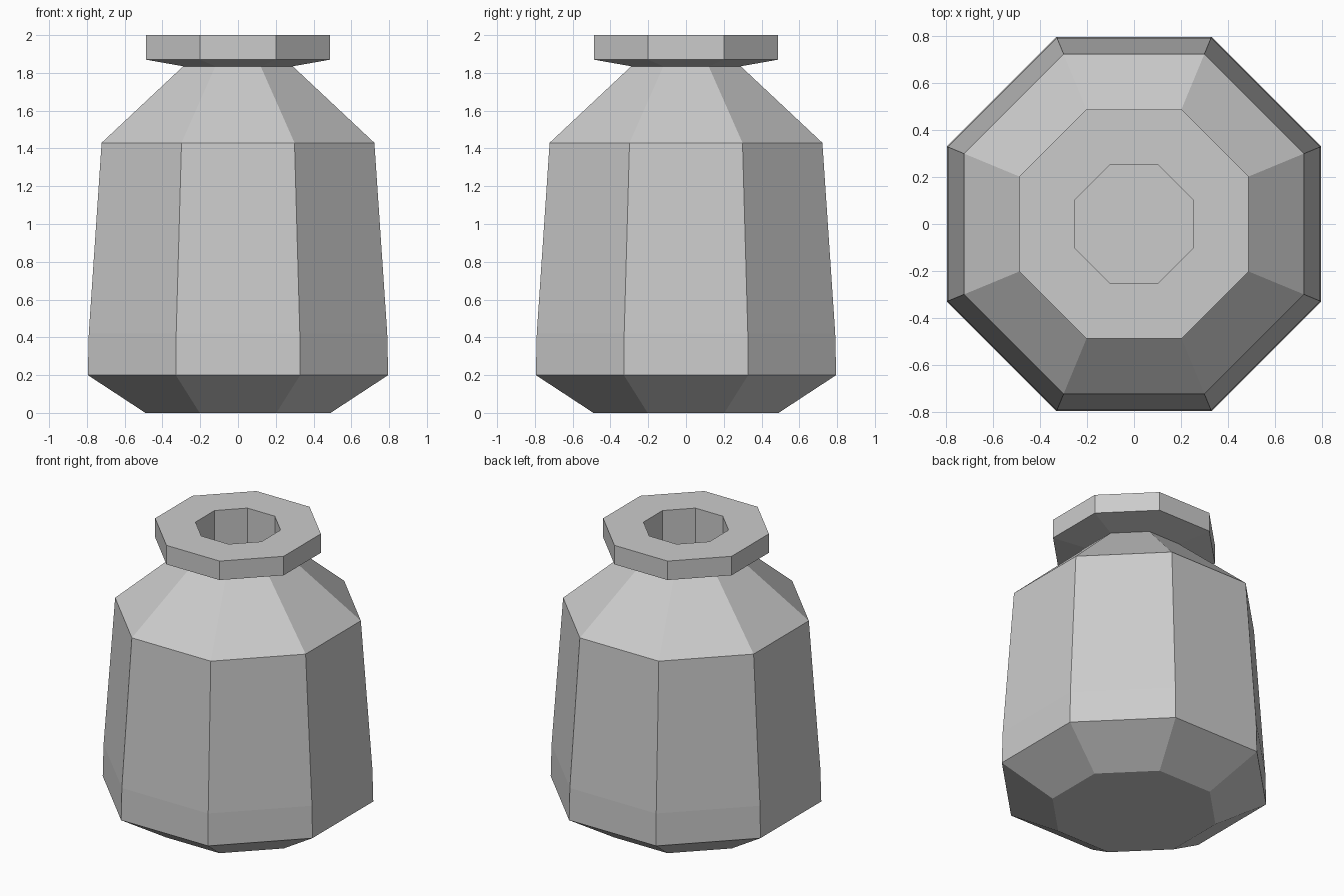
import bpy
import bmesh
from math import cos, sin, pi

default = bpy.data.objects.get("Cube")
if default:
    bpy.data.objects.remove(default, do_unlink=True)

SIDES = 8

# Plain grey clay
clay = bpy.data.materials.new("grey clay")
clay.use_nodes = True
grey = (0.6, 0.6, 0.6, 1)
clay.diffuse_color = grey
clay.node_tree.nodes["Principled BSDF"].inputs["Base Color"].default_value = grey


def lathe(name, profile):
    """Turn (flat-to-centre distance, height) points into a closed faceted solid."""
    bm = bmesh.new()
    rings = []
    for apothem, z in profile:
        r = apothem / cos(pi / SIDES)
        angles = [2 * pi * (i + 0.5) / SIDES for i in range(SIDES)]
        rings.append([bm.verts.new((r * cos(a), r * sin(a), z)) for a in angles])
    for low, high in zip(rings, rings[1:]):
        for i in range(SIDES):
            j = (i + 1) % SIDES
            bm.faces.new((low[i], low[j], high[j], high[i]))
    # Base and floor of the mouth
    bm.faces.new(rings[0][::-1])
    bm.faces.new(rings[-1])
    bmesh.ops.recalc_face_normals(bm, faces=bm.faces)
    mesh = bpy.data.meshes.new(name)
    bm.to_mesh(mesh)
    bm.free()
    mesh.materials.append(clay)
    obj = bpy.data.objects.new(name, mesh)
    bpy.context.collection.objects.link(obj)
    return obj


# Foot, body, shoulder, neck, flared rim, then down into the mouth
lathe("jar", [
    (0.49, 0), (0.795, 0.2), (0.79, 0.42), (0.722, 1.43),
    (0.29, 1.835), (0.487, 1.87), (0.487, 2),
    (0.25, 2), (0.25, 1.5),
])
